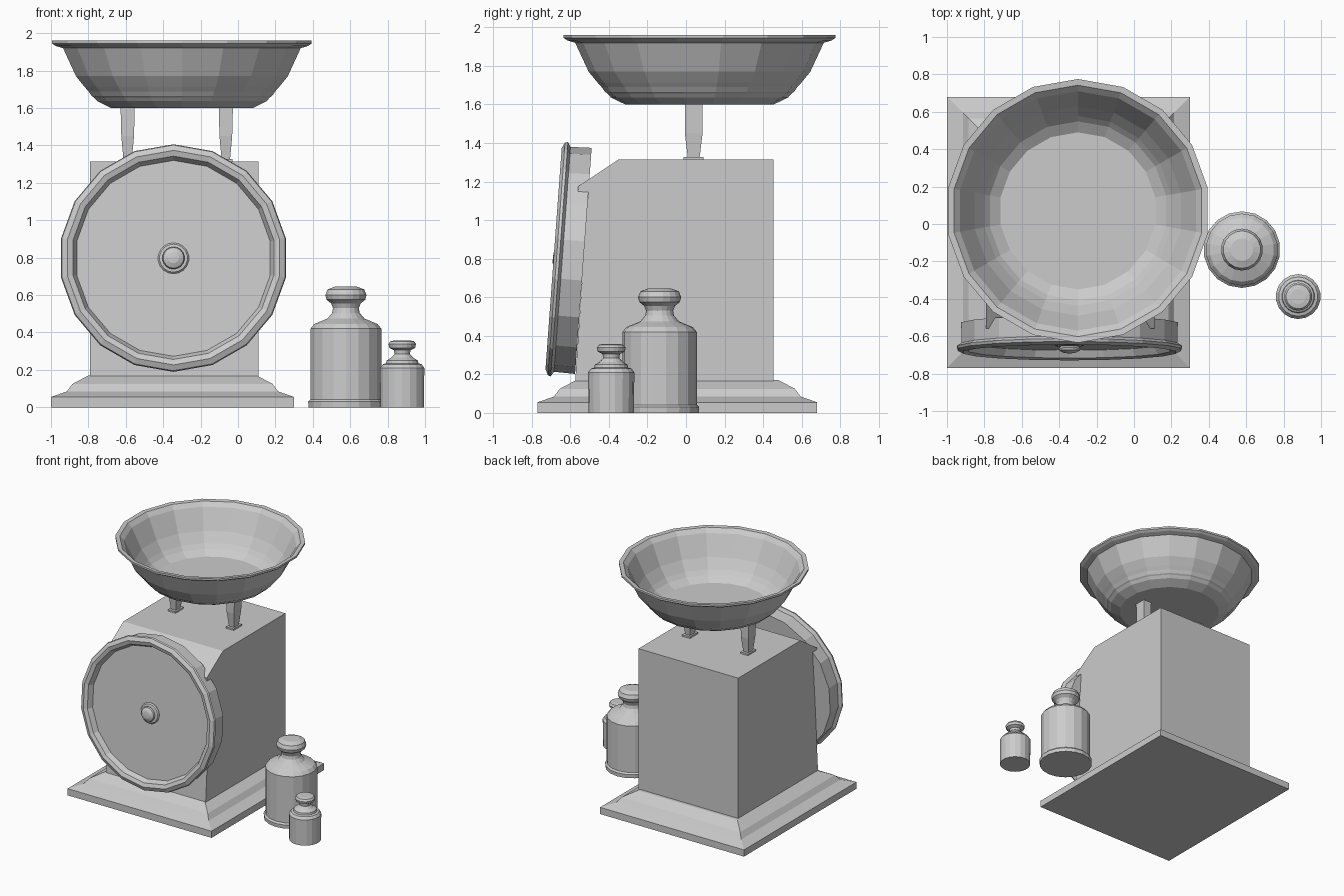
import bpy, bmesh, math
from mathutils import Matrix

cube = bpy.data.objects.get("Cube")
if cube:
    bpy.data.objects.remove(cube, do_unlink=True)

GREY = (0.6, 0.6, 0.6, 1.0)
grey = bpy.data.materials.new("plain grey")
grey.use_nodes = True
grey.diffuse_color = GREY
grey.node_tree.nodes["Principled BSDF"].inputs["Base Color"].default_value = GREY

SIDES = 18


def finish(name, bm, matrix=Matrix()):
    bmesh.ops.recalc_face_normals(bm, faces=bm.faces)
    mesh = bpy.data.meshes.new(name)
    bm.to_mesh(mesh)
    bm.free()
    mesh.materials.append(grey)
    obj = bpy.data.objects.new(name, mesh)
    obj.matrix_world = matrix
    bpy.context.collection.objects.link(obj)
    return obj


def loft(name, rings, matrix=Matrix()):
    """Skin a list of equally long point loops and cap both ends."""
    bm = bmesh.new()
    loops = [[bm.verts.new(p) for p in ring] for ring in rings]
    n = len(loops[0])
    for a, b in zip(loops, loops[1:]):
        for i in range(n):
            j = (i + 1) % n
            bm.faces.new((a[i], a[j], b[j], b[i]))
    bm.faces.new(loops[0])
    bm.faces.new(loops[-1])
    return finish(name, bm, matrix)


def turned(name, profile, matrix):
    """Faceted solid of revolution from (radius, height) points."""
    angles = [math.pi / 2 + math.tau * i / SIDES for i in range(SIDES)]
    return loft(name, [[(r * math.cos(a), r * math.sin(a), z) for a in angles]
                       for r, z in profile], matrix)


def stacked(name, sections, matrix):
    """Rectangular sections given as (half width, half depth, height)."""
    return loft(name, [[(-w, -d, z), (w, -d, z), (w, d, z), (-w, d, z)]
                       for w, d, z in sections], matrix)


# Stepped plinth
steps = [(0, 0), (0, 0.055), (0.085, 0.085), (0.115, 0.125), (0.2, 0.17)]
stacked("base", [(0.65 - s, 0.725 - s, z) for s, z in steps],
        Matrix.Translation((-0.35, -0.045, 0)))

# Housing: side outline with sloped shoulder and small lip, extruded across
outline = [(0.455, 0.16), (0.455, 1.315), (-0.35, 1.315), (-0.56, 1.175),
           (-0.56, 1.145), (-0.51, 1.13), (-0.575, 0.16)]
loft("housing", [[(x, y, z) for y, z in outline] for x in (-0.79, 0.11)])

# Tilted dial with a raised rim and recessed face
dial_frame = (Matrix.Translation((-0.345, -0.687, 0.8))
              @ Matrix.Rotation(math.radians(90 - 4.2), 4, 'X'))
turned("dial", [(0.588, -0.155), (0.585, -0.045), (0.61, -0.03), (0.605, -0.015),
                (0.575, 0), (0.545, -0.01), (0.525, -0.05)], dial_frame)
turned("dial_knob", [(0.08, -0.055), (0.083, -0.045), (0.075, -0.036),
                     (0.05, -0.032), (0.06, -0.022), (0.055, -0.01),
                     (0.03, 0.002), (0.01, 0.004)], dial_frame)

# Pan supports with foot plates
for side, x in (("right", -0.59), ("left", -0.065)):
    place = Matrix.Translation((x, 0.04, 0))
    stacked(side + "_support", [(0.022, 0.03, 1.32), (0.034, 0.046, 1.45),
                                (0.038, 0.046, 1.61)], place)
    stacked(side + "_foot_plate", [(0.035, 0.052, 1.31), (0.035, 0.052, 1.328)], place)

# Open pan: outside, rolled rim, then inside
turned("pan", [(0.385, 1.6), (0.46, 1.637), (0.53, 1.715), (0.575, 1.77),
               (0.645, 1.92), (0.685, 1.932), (0.705, 1.945), (0.705, 1.96),
               (0.672, 1.957), (0.64, 1.925), (0.56, 1.765), (0.49, 1.665),
               (0.42, 1.62)], Matrix.Translation((-0.3, 0.07, 0)))

# Loose weights
turned("large_weight", [(0.203, 0), (0.205, 0.03), (0.193, 0.042), (0.193, 0.42),
                        (0.172, 0.445), (0.1, 0.475), (0.075, 0.505), (0.07, 0.53),
                        (0.08, 0.555), (0.105, 0.575), (0.112, 0.6), (0.1, 0.63),
                        (0.06, 0.645)],
       Matrix.Translation((0.577, -0.137, 0)))
turned("small_weight", [(0.118, 0), (0.12, 0.21), (0.105, 0.23), (0.088, 0.235),
                        (0.085, 0.25), (0.06, 0.265), (0.042, 0.285), (0.045, 0.305),
                        (0.07, 0.318), (0.075, 0.338), (0.065, 0.353), (0.04, 0.358)],
       Matrix.Translation((0.878, -0.388, 0)))
